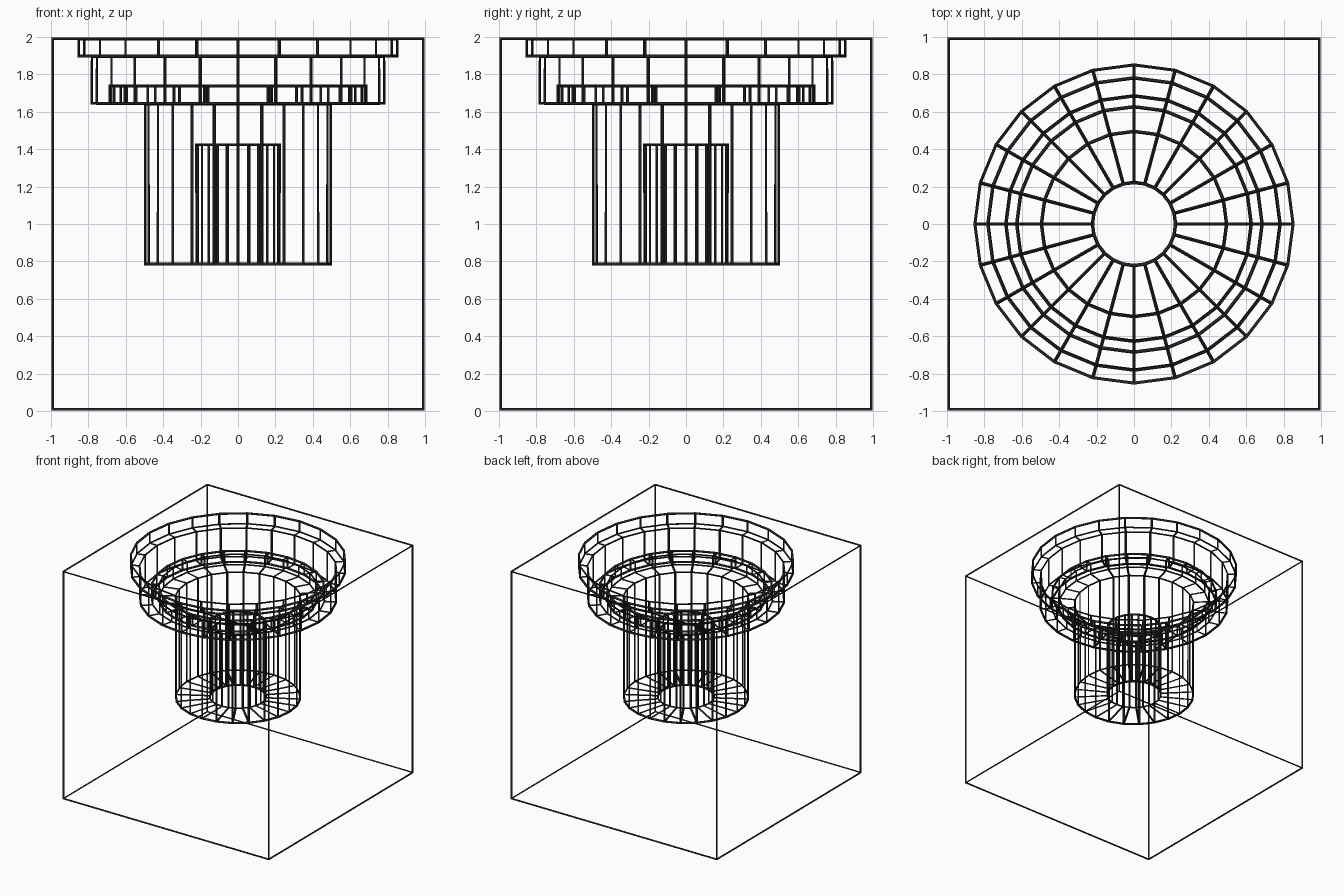
import bpy
import bmesh
from math import cos, sin, tau

old = bpy.data.objects.get("Cube")
if old:
    bpy.data.objects.remove(old, do_unlink=True)

FRAME_WIRE = 0.016           # strut thickness of the outer frame
SOCKET_WIRE = 0.0185         # strut thickness of the socket
HALF = 1 - FRAME_WIRE / 2    # strut centre line of the outer frame
SIDES = 24

black = bpy.data.materials.new("wire black")
black.use_nodes = True
colour = (0.014, 0.014, 0.014, 1)
black.diffuse_color = colour
black.node_tree.nodes["Principled BSDF"].inputs["Base Color"].default_value = colour


def wire_object(name, bm, thickness):
    """Turn a closed mesh into a frame of thin struts along its edges."""
    bmesh.ops.recalc_face_normals(bm, faces=bm.faces[:])
    mesh = bpy.data.meshes.new(name)
    bm.to_mesh(mesh)
    bm.free()
    mesh.materials.append(black)
    obj = bpy.data.objects.new(name, mesh)
    bpy.context.collection.objects.link(obj)
    mod = obj.modifiers.new("struts", "WIREFRAME")
    mod.thickness = thickness
    mod.offset = 0
    mod.use_replace = True
    mod.use_even_offset = True
    return obj


# Outer box frame
bm = bmesh.new()
bmesh.ops.create_cube(bm, size=2 * HALF)
box = wire_object("box_frame", bm, FRAME_WIRE)
box.location.z = 1

# Stepped round socket: (radius, height) from the top rim to the centre pin
profile = [
    (0.852, 1.99), (0.852, 1.897),      # wide rim
    (0.781, 1.897), (0.781, 1.644),     # second step
    (0.685, 1.644), (0.685, 1.74),      # raised ring
    (0.627, 1.74), (0.627, 1.644),
    (0.495, 1.644), (0.495, 0.784),     # deep bore
    (0.222, 0.784), (0.222, 1.425),     # centre pin
]
bm = bmesh.new()
rings = [[bm.verts.new((r * cos(tau * i / SIDES), r * sin(tau * i / SIDES), z))
          for i in range(SIDES)] for r, z in profile]
for a, b in zip(rings, rings[1:]):
    for i in range(SIDES):
        j = (i + 1) % SIDES
        bm.faces.new((a[i], a[j], b[j], b[i]))
bm.faces.new(rings[0])
bm.faces.new(rings[-1])
wire_object("stepped_socket", bm, SOCKET_WIRE)
